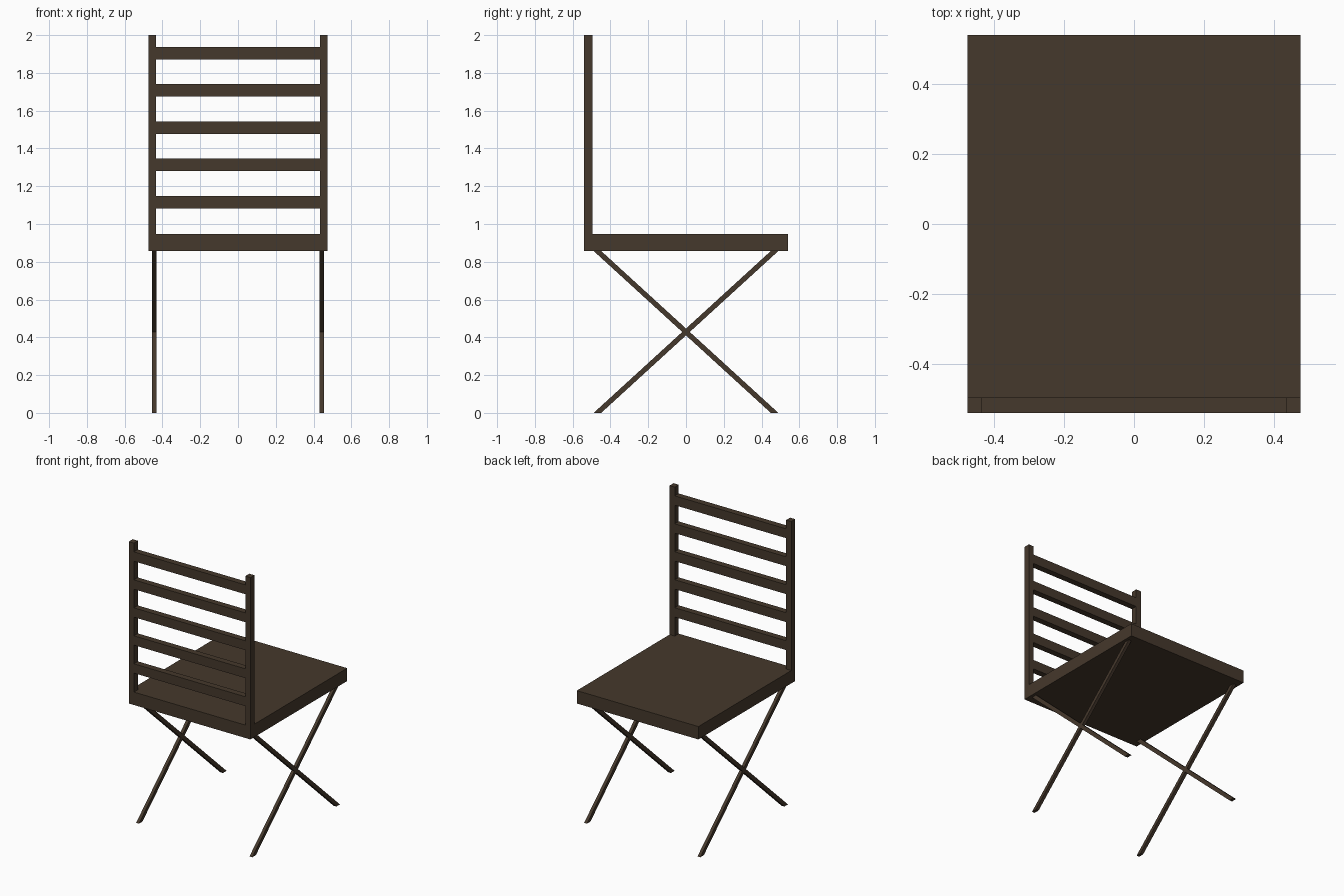
import bpy
import bmesh

if "Cube" in bpy.data.objects:
    bpy.data.objects.remove(bpy.data.objects["Cube"])

wood = bpy.data.materials.new("dark_wood")
wood.diffuse_color = (0.06, 0.04, 0.025, 1)
wood.use_nodes = True
wood.node_tree.nodes["Principled BSDF"].inputs["Base Color"].default_value = wood.diffuse_color


def prism(name, profile, x0, x1):
    """Extrude a (y, z) outline from x0 to x1."""
    bm = bmesh.new()
    face = bm.faces.new([bm.verts.new((x0, y, z)) for y, z in profile])
    ext = bmesh.ops.extrude_face_region(bm, geom=[face])["geom"]
    verts = [g for g in ext if isinstance(g, bmesh.types.BMVert)]
    bmesh.ops.translate(bm, verts=verts, vec=(x1 - x0, 0, 0))
    bmesh.ops.recalc_face_normals(bm, faces=bm.faces[:])
    mesh = bpy.data.meshes.new(name)
    bm.to_mesh(mesh)
    bm.free()
    mesh.materials.append(wood)
    obj = bpy.data.objects.new(name, mesh)
    bpy.context.collection.objects.link(obj)
    return obj


def box(name, x0, x1, y0, y1, z0, z1):
    return prism(name, [(y0, z0), (y1, z0), (y1, z1), (y0, z1)], x0, x1)


W, D = 0.475, 0.54            # half width and half depth
SEAT_LOW, SEAT_TOP = 0.857, 0.948
POST_IN, BACK_IN = 0.435, -0.496

# Seat slab
box("seat", -W, W, -D, D, SEAT_LOW, SEAT_TOP)

# Back slats
for i in range(5):
    z = 1.082 + i * 0.1975
    box(f"back_slat_{i + 1}", -POST_IN, POST_IN, -D, BACK_IN, z, z + 0.066)

# Back posts and crossed legs on both sides
for side, s in (("left", -1), ("right", 1)):
    box(f"{side}_back_post", s * POST_IN, s * W, -D, BACK_IN, SEAT_TOP, 2.0)
    for name, d in (("rising_leg", 1), ("falling_leg", -1)):
        outline = [(-0.489 * d, 0), (-0.449 * d, 0),
                   (0.489 * d, SEAT_LOW), (0.449 * d, SEAT_LOW)]
        prism(f"{side}_{name}", outline, s * 0.432, s * 0.454)
